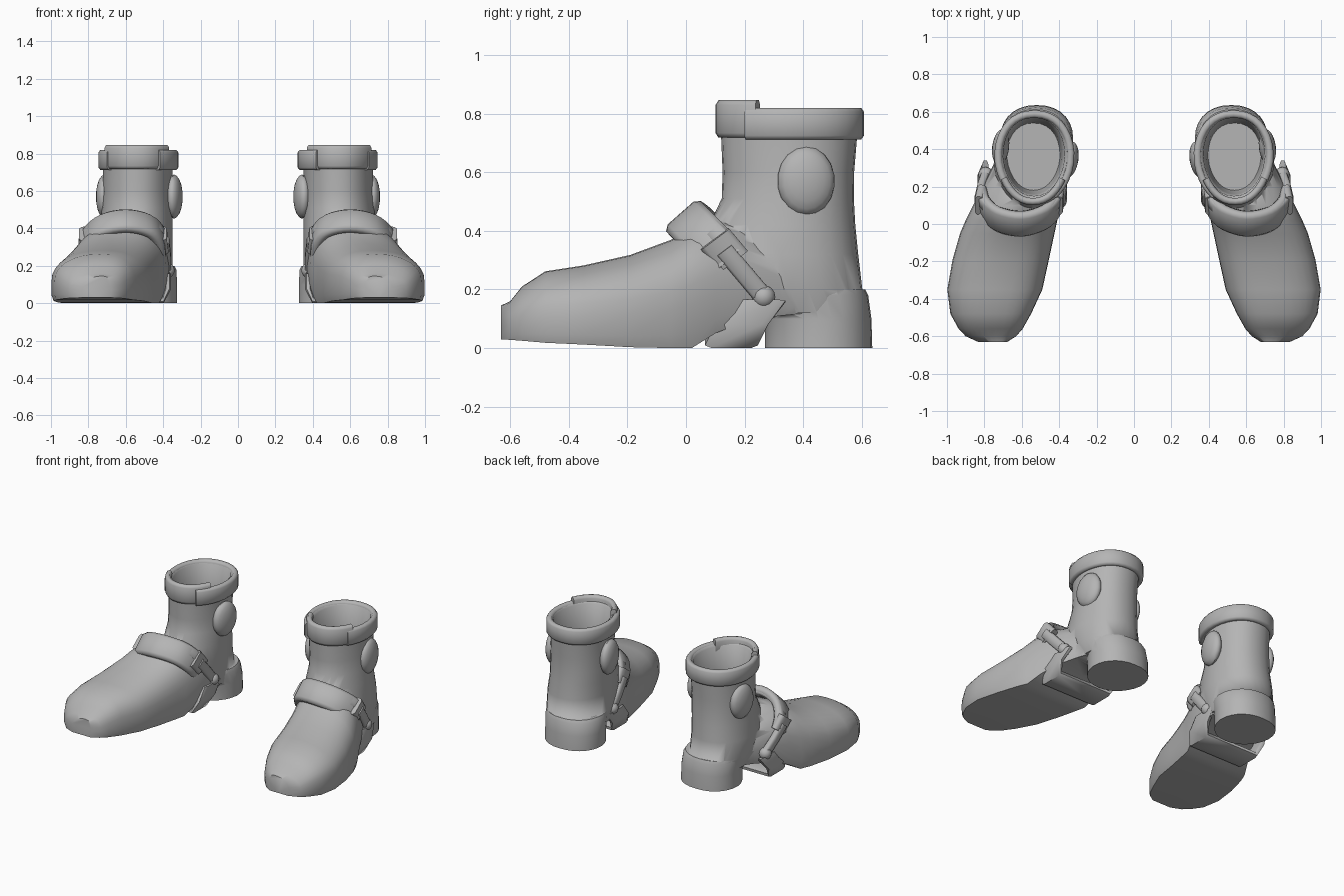
import bpy, bmesh, math
from mathutils import Vector

if "Cube" in bpy.data.objects:
    bpy.data.objects.remove(bpy.data.objects["Cube"])

grey = bpy.data.materials.new("grey leather")
grey.diffuse_color = (0.46, 0.46, 0.46, 1)
grey.use_nodes = True
grey.node_tree.nodes["Principled BSDF"].inputs["Base Color"].default_value = grey.diffuse_color


def finish(name, bm, angle=40):
    """Turn a bmesh into a smooth object mirrored to the other boot."""
    bmesh.ops.recalc_face_normals(bm, faces=bm.faces)
    me = bpy.data.meshes.new(name)
    bm.to_mesh(me)
    bm.free()
    ob = bpy.data.objects.new(name, me)
    bpy.context.collection.objects.link(ob)
    me.materials.append(grey)
    bpy.ops.object.select_all(action='DESELECT')
    ob.select_set(True)
    bpy.context.view_layer.objects.active = ob
    bpy.ops.object.shade_smooth_by_angle(angle=math.radians(angle))
    ob.modifiers.new("other boot", 'MIRROR').use_clip = False
    return ob


def loft(name, rings, angle=40):
    """Skin closed rings of points and cap both ends."""
    bm = bmesh.new()
    vs = [[bm.verts.new(p) for p in r] for r in rings]
    n = len(vs[0])
    for a, b in zip(vs, vs[1:]):
        for i in range(n):
            bm.faces.new((a[i], a[(i + 1) % n], b[(i + 1) % n], b[i]))
    bm.faces.new(vs[0])
    bm.faces.new(vs[-1])
    return finish(name, bm, angle)


def smooth_path(pts, steps=4):
    """Catmull-Rom curve through the points."""
    p = [Vector(q) for q in pts]
    p = [2 * p[0] - p[1]] + p + [2 * p[-1] - p[-2]]
    out = []
    for a, b, c, d in zip(p, p[1:], p[2:], p[3:]):
        for k in range(steps):
            t = k / steps
            out.append(0.5 * (2 * b + (c - a) * t + (2 * a - 5 * b + 4 * c - d) * t * t
                              + (3 * b - a - 3 * c + d) * t ** 3))
    return out + [p[-2]]


SECTION = [(-1, -.5), (-.75, -1), (.75, -1), (1, -.5), (1, .5), (.75, 1), (-.75, 1), (-1, .5)]


def band(name, pts, across, half_w, half_t):
    """Sweep a soft-edged strap along a path."""
    across = Vector(across).normalized()
    rings = []
    for i, p in enumerate(pts):
        tan = (pts[min(i + 1, len(pts) - 1)] - pts[max(i - 1, 0)]).normalized()
        nrm = tan.cross(across).normalized()
        rings.append([p + across * u * half_w + nrm * v * half_t for u, v in SECTION])
    return loft(name, rings, 60)


def oval_point(t, z, y0, y1, x0, x1):
    """Point of an egg-shaped leg outline, narrower at the front."""
    c, s = math.cos(t), math.sin(t)
    c = math.copysign(abs(c) ** 0.9, c) * (1 - 0.14 * max(0, -s))
    s = math.copysign(abs(s) ** 0.9, s)
    return Vector(((x0 + x1) / 2 + (x1 - x0) / 2 * c, (y0 + y1) / 2 + (y1 - y0) / 2 * s, z))


def oval(*dims, n=28):
    return [oval_point(2 * math.pi * i / n, *dims) for i in range(n)]


# Foot: cross-sections from toe to heel (y, x0, x1, bottom, top)
foot = [(-.632, .68, .83, .03, .145), (-.60, .63, .90, .028, .16), (-.56, .595, .938, .025, .21),
        (-.48, .55, .982, .018, .262), (-.35, .49, .998, .012, .282), (-.19, .455, .97, .003, .318),
        (-.05, .425, .93, 0, .37), (.02, .41, .90, 0, .415), (.10, .385, .86, .05, .44),
        (.20, .37, .81, .09, .42), (.32, .36, .75, .11, .37), (.42, .39, .70, .12, .28)]
rings = []
for y, x0, x1, zb, zt in foot:
    cx, w, zs = (x0 + x1) / 2, (x1 - x0) / 2, zb + .36 * (zt - zb)
    ring = [(cx - w * .95, y, zb), (cx, y, zb), (cx + w * .95, y, zb), (cx + w, y, zb + .12 * (zt - zb))]
    for i in range(17):
        t = math.pi * i / 16
        c, s = math.cos(t), math.sin(t)
        ring.append((cx + w * math.copysign(abs(c) ** .85, c) - .025 * s * s, y, zs + (zt - zs) * s ** .85))
    ring.append((cx - w, y, zb + .12 * (zt - zb)))
    rings.append(ring)
foot_ob = loft("foot", rings, 50)

# Leg: outer wall up, over the lip, and down inside (z, y0, y1, x0, x1)
leg = [(.12, .18, .605, .35, .72), (.20, .10, .602, .35, .745), (.32, .055, .588, .35, .75),
       (.42, .078, .578, .35, .735), (.51, .122, .573, .352, .728),
       (.60, .125, .574, .355, .722), (.72, .12, .584, .35, .722), (.80, .12, .588, .345, .722),
       (.811, .135, .58, .355, .713), (.80, .15, .568, .37, .70), (.60, .16, .55, .385, .69),
       (.46, .18, .54, .395, .68)]
leg_ob = loft("boot_body", [oval(*r) for r in leg], 60)

# Heel block with a small step at its top edge
heel = [(0, .27, .636, .325, .715), (.10, .27, .633, .325, .715),
        (.18, .24, .622, .33, .722), (.20, .23, .612, .34, .72)]
heel_ob = loft("heel", [oval(*r) for r in heel])

# Merge foot and heel into the boot body
for part in (foot_ob, heel_ob):
    mod = leg_ob.modifiers.new("join " + part.name, 'BOOLEAN')
    mod.operation, mod.solver, mod.object = 'UNION', 'EXACT', part
    part.hide_render = True
    part.hide_set(True)

# Folded cuff round the back and sides, open at the front
start, end = math.radians(-35), math.radians(236)
cuff_path = [oval_point(start + (end - start) * i / 26, .766, .115, .588, .338, .727) for i in range(27)]
band("cuff", cuff_path, (0, 0, 1), .054, .02)

# Raised tongue at the front
start, end = math.radians(205), math.radians(336)
tongue_path = [oval_point(start + (end - start) * i / 14, .782, .12, .57, .36, .72) for i in range(15)]
band("tongue", tongue_path, (0, 0, 1), .064, .019)

# Strap under the arch, up to the studs on both sides
band("arch_strap", [Vector(p) for p in ((.375, .25, .16), (.375, .19, .08), (.40, .155, .018),
                                        (.80, .155, .018), (.82, .19, .08), (.795, .25, .16))],
     (0, 1, 0), .09, .018)

# Instep strap with a narrower raised layer along its rear edge
instep = smooth_path([(.415, .14, .29), (.425, .09, .355), (.48, .035, .415), (.60, .0, .44),
                      (.725, .025, .415), (.795, .085, .355), (.815, .14, .29)])
band("instep_strap", instep, (0, .75, .66), .078, .028)
band("instep_strap_ridge", [p + Vector(((p.x - .61) * .06, .035, .02)) for p in instep[2:-2]],
     (0, .75, .66), .034, .024)

# Buckles, tabs and round studs on both sides
for side, x_top, x_end in (("inner", .40, .378), ("outer", .82, .792)):
    s = -1 if side == "inner" else 1
    top, low = Vector((x_top, .13, .335)), Vector((x_end, .265, .175))
    along = (low - top).normalized()
    across = Vector((0, .8, .6))
    band(side + "_buckle", [top - along * .05, top, top + along * .05], across, .06, .024)
    band(side + "_tab", [top + Vector((s * .012, 0, 0)), (top + low) / 2 + Vector((s * .01, 0, 0)), low],
         across, .032, .02)
    bm = bmesh.new()
    bmesh.ops.create_uvsphere(bm, u_segments=14, v_segments=8, radius=.04)
    bmesh.ops.translate(bm, verts=bm.verts, vec=low)
    finish(side + "_stud", bm)

# Domed ankle discs on both sides
for side, centre, turn in (("inner", (.343, .345, .57), .15), ("outer", (.713, .41, .57), .12)):
    bm = bmesh.new()
    bmesh.ops.create_uvsphere(bm, u_segments=18, v_segments=10, radius=1)
    for v in bm.verts:
        x, y, z = v.co.z * .045, v.co.x * .098, v.co.y * .118
        v.co = Vector((x - y * turn, y + x * turn, z)) + Vector(centre)
    finish(side + "_ankle_disc", bm)
